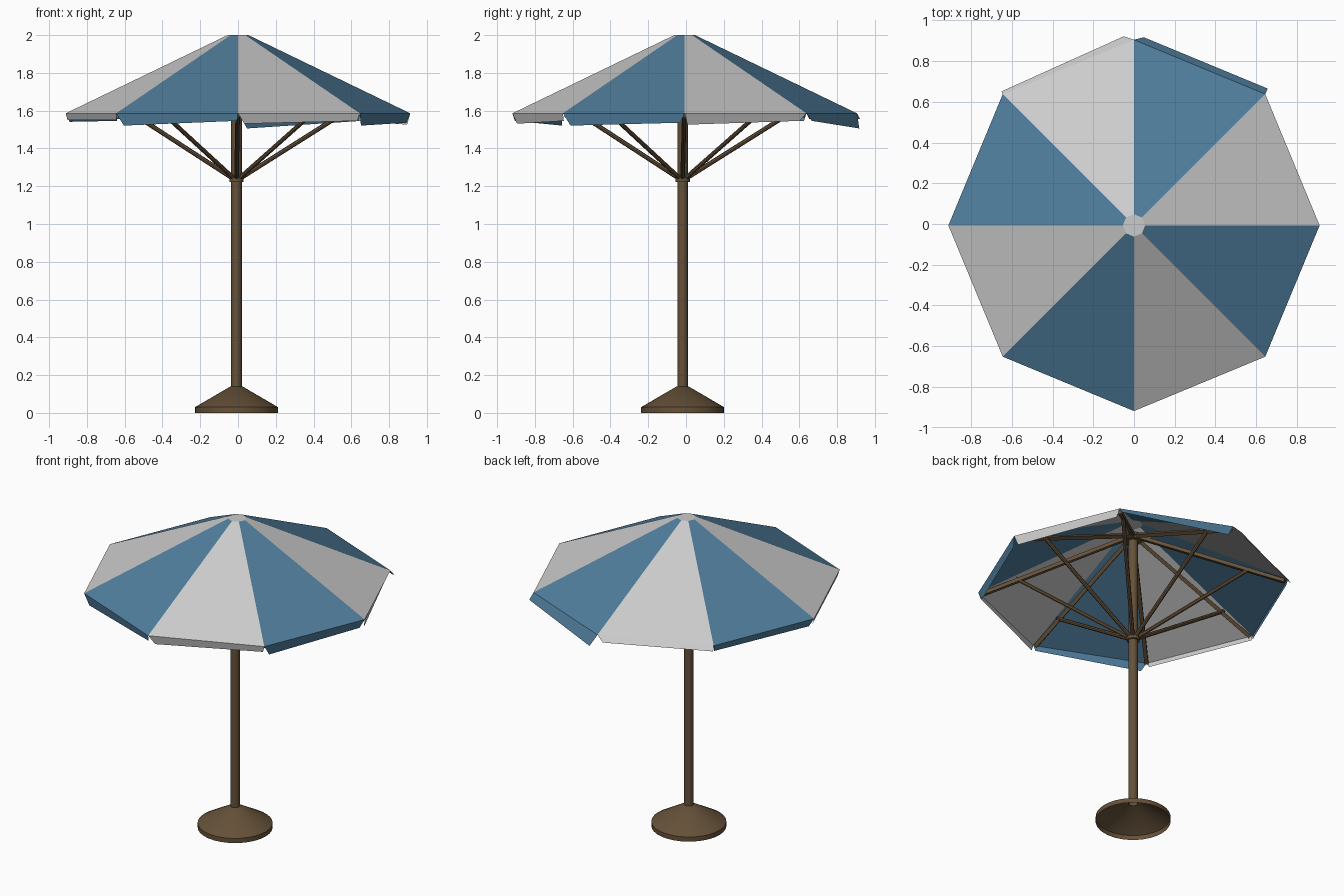
import bpy, bmesh
from math import cos, sin, radians
from mathutils import Vector

if "Cube" in bpy.data.objects:
    bpy.data.objects.remove(bpy.data.objects["Cube"])

def material(name, rgb):
    m = bpy.data.materials.new(name)
    m.diffuse_color = (*rgb, 1)
    m.use_nodes = True
    m.node_tree.nodes["Principled BSDF"].inputs["Base Color"].default_value = m.diffuse_color
    return m

BLUE = material("blue_cloth", (0.08, 0.21, 0.34))
WOOD = material("dark_wood", (0.13, 0.082, 0.04))
CENTRE = Vector((0, -0.007, 0))      # canopy axis
POLE = Vector((-0.008, -0.018, 0))   # pole axis
R, RIM, TOP_R, TOP = 0.912, 1.586, 0.055, 2.0

def direction(k):
    a = radians(45 * k)
    return Vector((cos(a), sin(a), 0))

def ring_point(k, r, z):
    return CENTRE + direction(k) * r + Vector((0, 0, z))

def make(name, bm, mat=None):
    me = bpy.data.meshes.new(name)
    bm.to_mesh(me)
    bm.free()
    ob = bpy.data.objects.new(name, me)
    bpy.context.collection.objects.link(ob)
    if mat:
        me.materials.append(mat)
    return ob

def smooth(ob):
    bpy.ops.object.select_all(action='DESELECT')
    ob.select_set(True)
    bpy.context.view_layer.objects.active = ob
    bpy.ops.object.shade_smooth_by_angle(angle=radians(35))

def lathe(name, profile, n):
    # open surface of revolution around the pole axis
    bm = bmesh.new()
    rings = [[bm.verts.new(POLE + Vector((r * cos(radians(360 * i / n)),
                                          r * sin(radians(360 * i / n)), z)))
              for i in range(n)] for r, z in profile]
    for a, b in zip(rings, rings[1:]):
        for i in range(n):
            j = (i + 1) % n
            bm.faces.new((a[i], a[j], b[j], b[i]))
    smooth(make(name, bm, WOOD))

def bar(name, a, b, radius, sides):
    # straight rod between two points
    d = b - a
    bm = bmesh.new()
    bmesh.ops.create_cone(bm, cap_ends=True, segments=sides, radius1=radius,
                          radius2=radius, depth=d.length)
    bmesh.ops.rotate(bm, verts=bm.verts, matrix=Vector((0, 0, 1)).rotation_difference(d).to_matrix())
    bmesh.ops.translate(bm, verts=bm.verts, vec=(a + b) / 2)
    ob = make(name, bm, WOOD)
    if sides > 4:
        smooth(ob)

# Base, pole, sliding collar and top hub
lathe("base", [(0.22, 0), (0.22, 0.03), (0.032, 0.14), (0.028, 0.14)], 32)
lathe("pole", [(0.028, 0.12), (0.028, 1.93), (0.001, 1.93)], 16)
lathe("collar", [(0.028, 1.222), (0.038, 1.222), (0.038, 1.245), (0.028, 1.245)], 16)
lathe("top_hub", [(0.028, 1.895), (0.05, 1.895), (0.05, 1.935), (0.001, 1.935)], 16)

# Flaps: (outward, drop, inset) at the start and the end of each canopy side
flaps = [((-0.01, 0.06, 0.02), (-0.02, 0.04, 0.03)),
         ((0.03, 0.04, 0.0), (0.03, 0.08, 0.04)),
         ((0.035, 0.03, 0.04), (0.015, 0.03, 0.0)),
         ((-0.01, 0.04, 0.01), (-0.01, 0.045, 0.03)),
         ((-0.01, 0.035, 0.0), (-0.01, 0.035, 0.02)),
         ((-0.01, 0.065, 0.04), (-0.01, 0.04, 0.01)),
         ((-0.01, 0.055, 0.04), (-0.01, 0.04, 0.01)),
         ((-0.01, 0.065, 0.04), (-0.01, 0.05, 0.03))]

for k in range(8):
    # Canopy panel with its hanging flap, blue on the odd sides
    a, b = ring_point(k, R, RIM), ring_point(k + 1, R, RIM)
    along, out = (b - a).normalized(), direction(k + 0.5)
    lower = [p + out * o + along * (s * inset) - Vector((0, 0, drop))
             for p, s, (o, drop, inset) in zip((a, b), (1, -1), flaps[k])]
    bm = bmesh.new()
    va, vb = bm.verts.new(a), bm.verts.new(b)
    bm.faces.new((va, vb, bm.verts.new(ring_point(k + 1, TOP_R, TOP)),
                  bm.verts.new(ring_point(k, TOP_R, TOP))))
    bm.faces.new((va, bm.verts.new(lower[0]), bm.verts.new(lower[1]), vb))
    make(f"canopy_panel_{k}", bm, BLUE if k % 2 else None)

    # Rib under each seam and its strut up from the collar
    bar(f"rib_{k}", ring_point(k, 0.03, TOP - 0.01 - 0.075), ring_point(k, 0.89, RIM - 0.012), 0.016, 4)
    bar(f"strut_{k}", POLE + direction(k) * 0.025 + Vector((0, 0, 1.245)),
        ring_point(k, 0.69, 1.67), 0.012, 8)

# Flat top cap
bm = bmesh.new()
bm.faces.new([bm.verts.new(ring_point(k, TOP_R, TOP)) for k in range(8)])
make("canopy_cap", bm)
